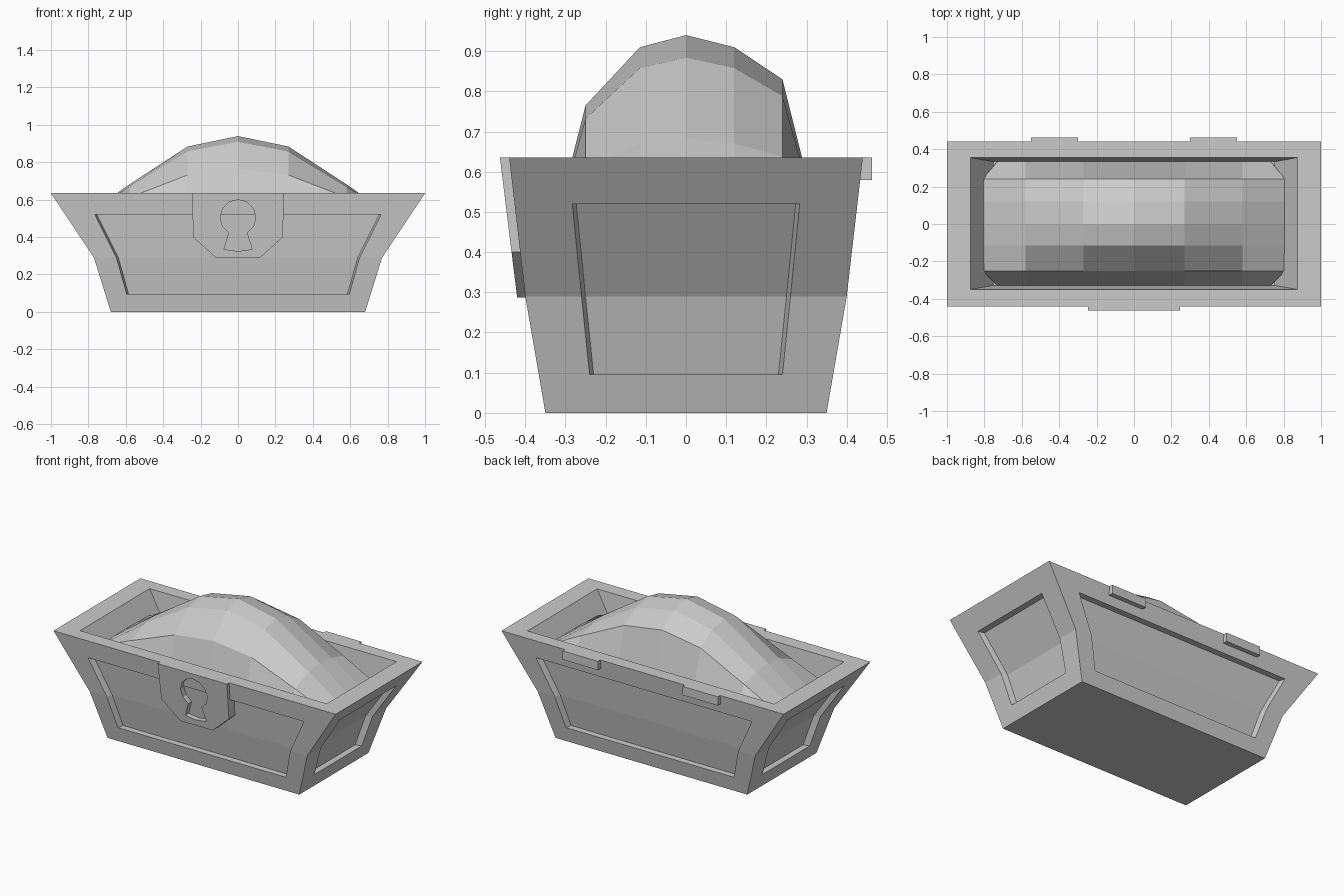
import bpy, bmesh, math

if "Cube" in bpy.data.objects:
    bpy.data.objects.remove(bpy.data.objects["Cube"])

LEVELS = [(0.0, 0.68, 0.35), (0.29, 0.77, 0.40), (0.635, 1.0, 0.44)]
TOP = 0.635


def half(z, axis):
    """Half width of the flared body at height z (axis 1 = x, 2 = y)."""
    a, b = LEVELS[:2] if z <= 0.29 else LEVELS[1:]
    t = (z - a[0]) / (b[0] - a[0])
    return a[axis] + (b[axis] - a[axis]) * t


def finish(name, bm):
    bmesh.ops.remove_doubles(bm, verts=bm.verts, dist=1e-5)
    bmesh.ops.recalc_face_normals(bm, faces=bm.faces)
    me = bpy.data.meshes.new(name)
    bm.to_mesh(me)
    bm.free()
    ob = bpy.data.objects.new(name, me)
    bpy.context.collection.objects.link(ob)
    return ob


def poly(bm, pts):
    bm.faces.new([bm.verts.new(p) for p in pts])


def bridge(bm, a, b):
    for i in range(len(a)):
        j = (i + 1) % len(a)
        poly(bm, [a[i], a[j], b[j], b[i]])


def rect(x, y0, y1, z):
    return [(-x, y0, z), (x, y0, z), (x, y1, z), (-x, y1, z)]


# chest body: four kinked walls, each with a recessed panel
body = bmesh.new()
PANEL_Z = (0.095, 0.29, 0.52)


def wall(front, sign, panel_u):
    def pt(u, z, d=0.0):
        if front:
            return (u, sign * (half(z, 2) - d), z)
        return (sign * (half(z, 1) - d), u, z)

    def loop(zs, us, d=0.0):
        return ([pt(-u, z, d) for u, z in zip(us, zs)]
                + [pt(u, z, d) for u, z in reversed(list(zip(us, zs)))])

    zs = [l[0] for l in LEVELS]
    outer = loop(zs, [half(z, 1 if front else 2) for z in zs])
    lip = loop(PANEL_Z, panel_u)
    deep = loop(PANEL_Z, [u - 0.01 for u in panel_u], 0.04)
    bridge(body, outer, lip)
    bridge(body, lip, deep)
    poly(body, [deep[0], deep[1], deep[4], deep[5]])
    poly(body, [deep[1], deep[2], deep[3], deep[4]])


for s in (-1, 1):
    wall(True, s, (0.595, 0.65, 0.765))
    wall(False, s, (0.24, 0.26, 0.283))

# rim, inner walls, floor and underside
rim_in = rect(0.875, -0.35, 0.355, TOP)
floor = rect(0.75, -0.328, 0.333, 0.44)
bridge(body, rect(1.0, -0.44, 0.44, TOP), rim_in)
bridge(body, rim_in, floor)
poly(body, floor)
poly(body, rect(0.68, -0.35, 0.35, 0))
finish("chest_body", body)

# faceted heap filling the chest
heap = bmesh.new()
rows = [(-0.33, 0.45), (-0.25, 0.765), (-0.115, 0.91), (0, 0.94),
        (0.12, 0.91), (0.24, 0.83), (0.335, 0.45)]
cols = [(-0.81, 0.03), (-0.58, 0.4), (-0.27, 0.87), (0, 1),
        (0.27, 0.87), (0.58, 0.4), (0.81, 0.03)]
grid = []
for i, (y, z) in enumerate(rows):
    edge = i in (0, len(rows) - 1)
    grid.append([heap.verts.new((x * 0.9 if edge and abs(x) > 0.7 else x, y,
                                 z if edge else 0.51 + (z - 0.51) * k))
                 for x, k in cols])
for a, b in zip(grid, grid[1:]):
    for i in range(len(cols) - 1):
        heap.faces.new((a[i], a[i + 1], b[i + 1], b[i]))
finish("treasure_heap", heap)


# plates following the slope of the front wall
def sloped_prism(name, outline, out, back):
    bm = bmesh.new()
    f = [(x, -(0.42 + (z - 0.285) * 0.123 + out), z) for x, z in outline]
    b = [(x, -(0.42 + (z - 0.285) * 0.123 - back), z) for x, z in outline]
    poly(bm, f)
    poly(bm, b)
    bridge(bm, f, b)
    return finish(name, bm)


lock = sloped_prism("lock_plate", [(-0.245, TOP), (-0.24, 0.4), (-0.115, 0.287),
                                   (0.115, 0.287), (0.24, 0.4), (0.245, TOP)], 0, 0.07)

# keyhole recess: round top with a flared slot
arc = [(0.095 * math.cos(math.radians(a)), 0.505 + 0.095 * math.sin(math.radians(a)))
       for a in range(-60, 241, 30)]
key = sloped_prism("keyhole_cutter", arc + [(-0.075, 0.335), (0, 0.325), (0.075, 0.335)],
                   0.05, 0.035)
key.hide_render = True
key.hide_viewport = True
cut = lock.modifiers.new("keyhole", 'BOOLEAN')
cut.operation = 'DIFFERENCE'
cut.solver = 'EXACT'
cut.object = key

# two hinges on the back of the rim
for s, side in ((-1, "left"), (1, "right")):
    bm = bmesh.new()
    bmesh.ops.create_cube(bm, size=1)
    for v in bm.verts:
        v.co = (s * 0.425 + v.co.x * 0.25, 0.445 + v.co.y * 0.036, 0.607 + v.co.z * 0.056)
    finish("hinge_" + side, bm)
